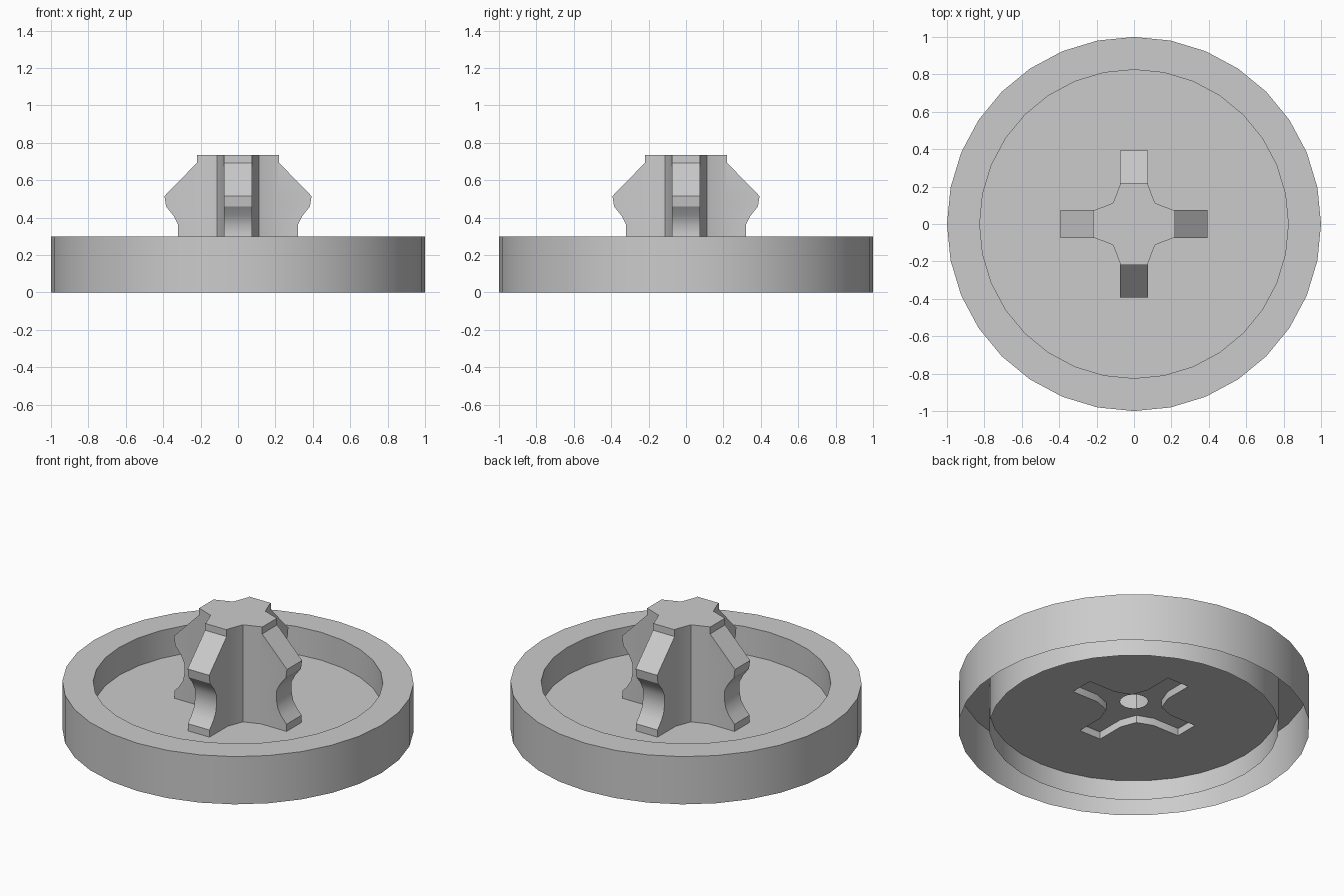
import bpy, bmesh
from math import cos, sin, pi

if "Cube" in bpy.data.objects:
    bpy.data.objects.remove(bpy.data.objects["Cube"])


def circle(r, z, n=32):
    return [(r * cos(2 * pi * i / n), r * sin(2 * pi * i / n), z) for i in range(n)]


def cross(r, z, w=0.075, k=0.21, c=0.112):
    """Four-armed outline with arm length r at height z."""
    quarter = [(r, -w), (r, w), (k, w), (c, c), (w, k)]
    pts = []
    for q in range(4):
        ca, sa = [(1, 0), (0, 1), (-1, 0), (0, -1)][q]
        arm = [(r, -w), (r, w), (k, w), (c, c), (k, -w)]
        for i, (x, y) in enumerate(arm):
            if i == 4:          # root of the next arm
                x, y = w, k
            pts.append((x * ca - y * sa, x * sa + y * ca, z))
    return pts


def finish(name, bm, normals=True):
    if normals:
        bmesh.ops.recalc_face_normals(bm, faces=bm.faces)
    me = bpy.data.meshes.new(name)
    bm.to_mesh(me)
    bm.free()
    ob = bpy.data.objects.new(name, me)
    bpy.context.collection.objects.link(ob)
    bpy.ops.object.select_all(action='DESELECT')
    ob.select_set(True)
    bpy.context.view_layer.objects.active = ob
    bpy.ops.object.shade_smooth_by_angle(angle=0.5)


def loft(name, loops, cap=False):
    bm = bmesh.new()
    rings = [[bm.verts.new(p) for p in loop] for loop in loops]
    n = len(rings[0])
    for a, b in zip(rings, rings[1:]):
        for i in range(n):
            j = (i + 1) % n
            bm.faces.new((a[i], a[j], b[j], b[i]))
    if cap:
        bm.faces.new(rings[-1])
    finish(name, bm, normals=False)


def sheet(name, outer, inner):
    """Flat sheet between two outlines."""
    bm = bmesh.new()
    edges = []
    for loop in (outer, inner):
        vs = [bm.verts.new(p) for p in loop]
        edges += [bm.edges.new((vs[i - 1], vs[i])) for i in range(len(vs))]
    bmesh.ops.triangle_fill(bm, use_beauty=True, use_dissolve=False,
                            edges=edges, normal=(0, 0, 1))
    for f in bm.faces:
        f.normal_update()
        if f.normal.z < 0:
            f.normal_flip()
    finish(name, bm, normals=False)


FLOOR = 0.125

# hollow rim, open underneath
loft("rim", [circle(r, z) for r, z in
             [(1, 0), (1, 0.3), (0.825, 0.3), (0.825, 0)]])

# dish floor with a cross-shaped opening
sheet("floor", circle(0.825, FLOOR), cross(0.39, FLOOR))

# four-armed hub: flared feet, narrow waist, shoulder, tapered top
profile = [(0.39, FLOOR), (0.39, 0.17), (0.355, 0.21), (0.33, 0.25),
           (0.32, 0.30), (0.32, 0.36), (0.345, 0.41), (0.385, 0.46),
           (0.393, 0.515), (0.22, 0.692), (0.22, 0.735)]
loft("hub", [cross(r, z) for r, z in profile], cap=True)

# underside of the hub with a round bore
sheet("hub_underside", cross(0.388, 0.172), circle(0.08, 0.172, 16))
